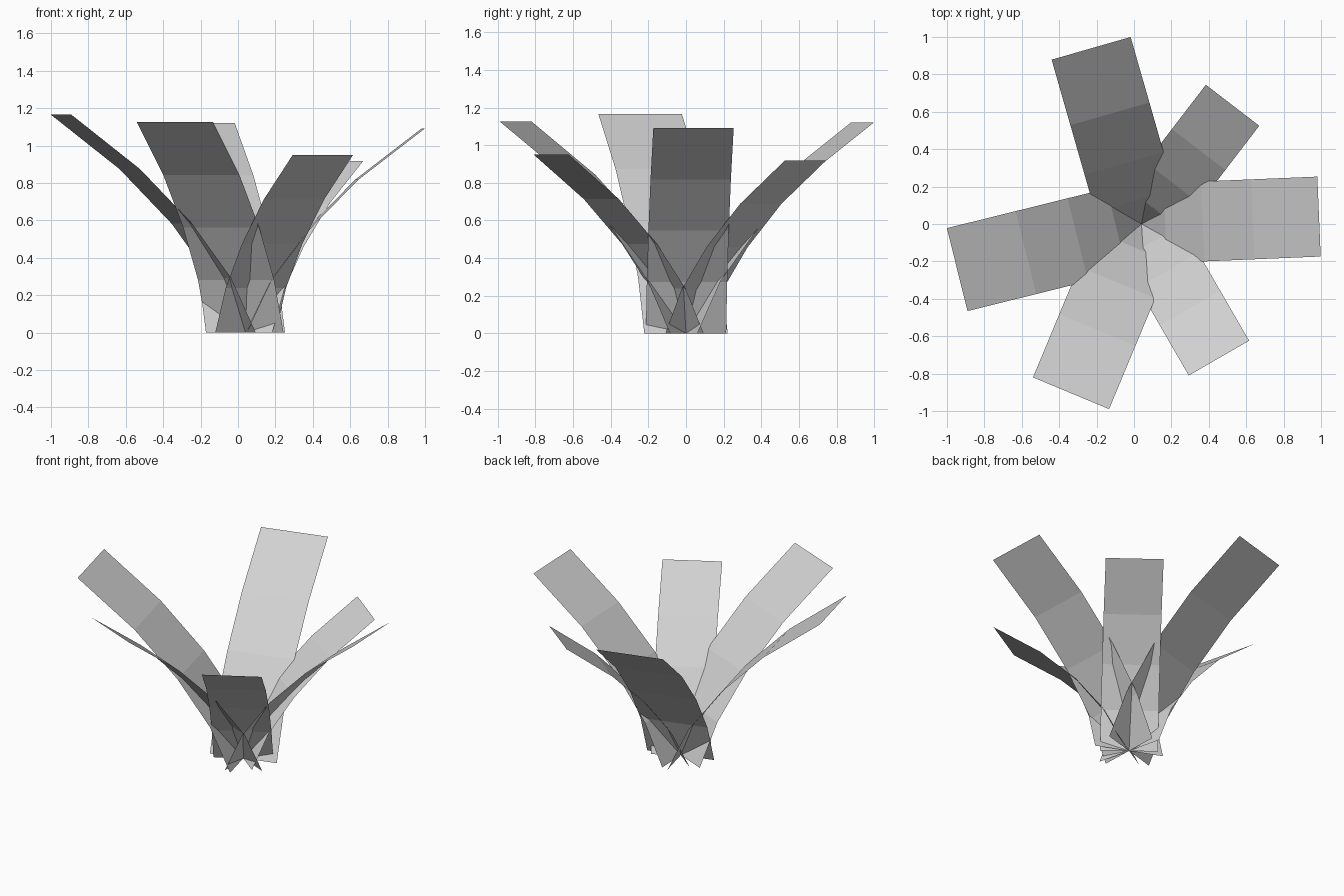
import bpy
import math
from mathutils import Matrix

cube = bpy.data.objects.get("Cube")
if cube:
    bpy.data.objects.remove(cube, do_unlink=True)

# Single pale grey for the whole plant
grey = bpy.data.materials.new("pale_grey")
grey.use_nodes = True
colour = (0.64, 0.64, 0.64, 1.0)
grey.diffuse_color = colour
grey.node_tree.nodes["Principled BSDF"].inputs["Base Color"].default_value = colour

# Unit leaf: outward reach at evenly spaced heights, from root to tip
REACH = [0, 0.133, 0.345, 0.627, 1]
HEIGHT = 1.148
HALF_WIDTH = 0.225
ROOT = (0.04, 0, 0)


def make_leaf(name, angle, size):
    """Arching strip, one quad per segment, turned and scaled about the root."""
    steps = len(REACH) - 1
    verts, faces = [], []
    for i, r in enumerate(REACH):
        z = HEIGHT * i / steps
        verts += [(r, -HALF_WIDTH, z), (r, HALF_WIDTH, z)]
    for i in range(steps):
        a = 2 * i
        faces.append((a, a + 2, a + 3, a + 1))
    mesh = bpy.data.meshes.new(name)
    mesh.from_pydata(verts, [], faces)
    mesh.transform(Matrix.Translation(ROOT)
                   @ Matrix.Rotation(math.radians(angle), 4, 'Z')
                   @ Matrix.Scale(size, 4))
    mesh.materials.append(grey)
    leaf = bpy.data.objects.new(name, mesh)
    bpy.context.collection.objects.link(leaf)


# Leaves around the root: name, direction in degrees, size
for name, angle, size in [
    ("left_leaf", 2.4, 0.95),
    ("back_left_leaf", 52.5, 0.80),
    ("back_leaf", 106, 0.977),
    ("right_leaf", 193.9, 1.015),
    ("front_right_leaf", 247.4, 0.98),
    ("front_left_leaf", 300, 0.828),
]:
    make_leaf(name, angle, size)
